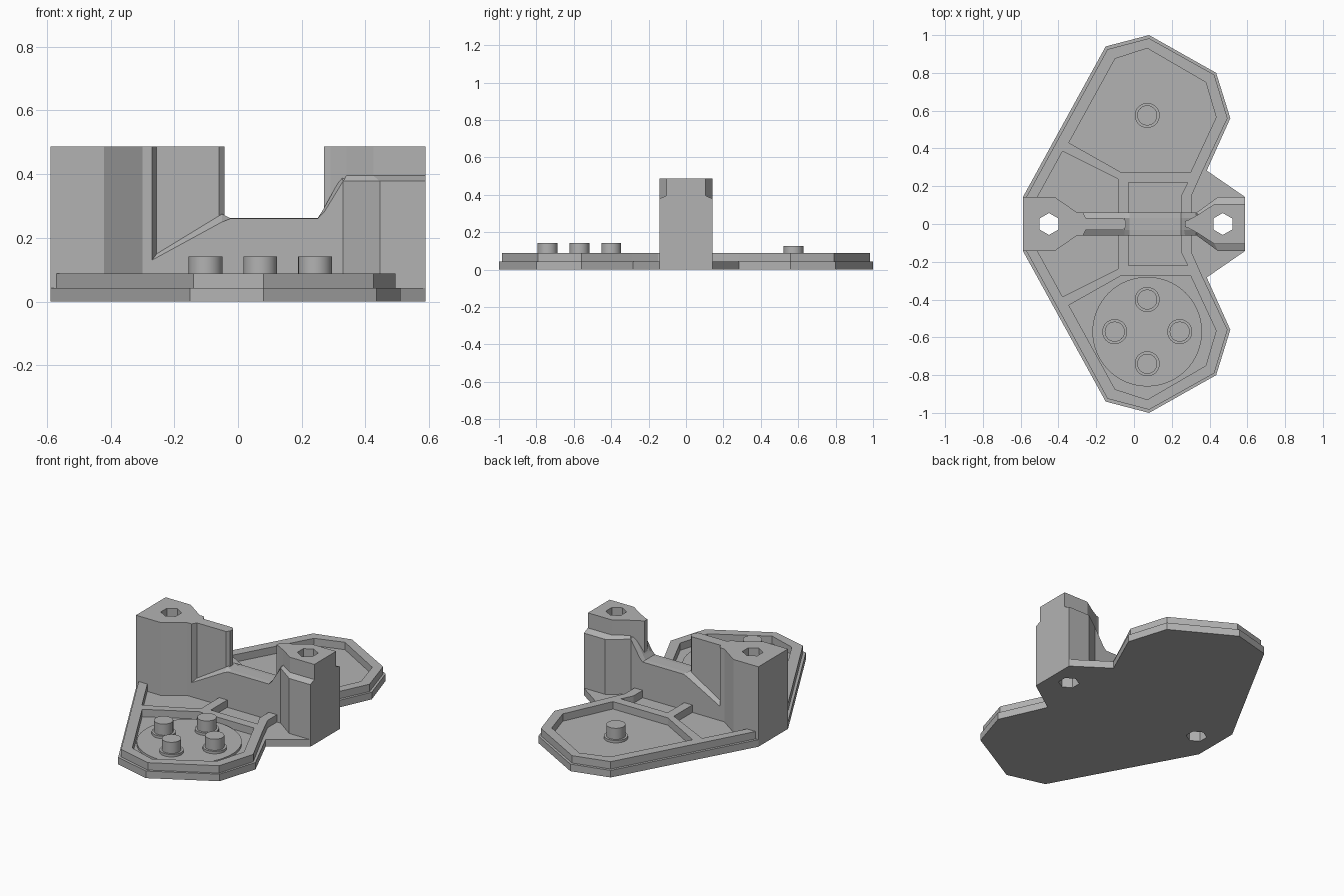
import bpy, bmesh
from math import sin, cos, pi

cube = bpy.data.objects.get("Cube")
if cube:
    bpy.data.objects.remove(cube)

grey = bpy.data.materials.new("plain grey")
grey.use_nodes = True
grey.diffuse_color = (0.45, 0.45, 0.45, 1)
grey.node_tree.nodes["Principled BSDF"].inputs["Base Color"].default_value = (0.45, 0.45, 0.45, 1)


def loft(name, sections):
    """Closed solid through rings of 3D points with equal counts."""
    bm = bmesh.new()
    rings = [[bm.verts.new(p) for p in s] for s in sections]
    n = len(rings[0])
    for a, b in zip(rings, rings[1:]):
        for i in range(n):
            j = (i + 1) % n
            bm.faces.new((a[i], a[j], b[j], b[i]))
    bm.faces.new(rings[0])
    bm.faces.new(rings[-1])
    bmesh.ops.recalc_face_normals(bm, faces=bm.faces)
    mesh = bpy.data.meshes.new(name)
    bm.to_mesh(mesh)
    bm.free()
    mesh.materials.append(grey)
    ob = bpy.data.objects.new(name, mesh)
    bpy.context.collection.objects.link(ob)
    return ob


def stack(name, *layers):
    """Loft of flat outlines, each given as (outline, height)."""
    return loft(name, [[(x, y, z) for x, y in pts] for pts, z in layers])


def prism(name, pts, z0, z1):
    return stack(name, (pts, z0), (pts, z1))


def sym(half):
    """Mirror a half outline (y > 0) across the x axis."""
    return half + [(x, -y) for x, y in reversed(half)]


def circle(cx, cy, r, n=40, start=0.0):
    return [(cx + r * cos(start + 2 * pi * i / n), cy + r * sin(start + 2 * pi * i / n)) for i in range(n)]


def cut(ob, cutters):
    for c in cutters:
        m = ob.modifiers.new("cut", "BOOLEAN")
        m.operation, m.solver, m.object = "DIFFERENCE", "EXACT", c
        c.hide_render = True
        c.hide_viewport = True
        c.display_type = "WIRE"


def smooth(ob):
    bpy.ops.object.select_all(action="DESELECT")
    ob.select_set(True)
    bpy.context.view_layer.objects.active = ob
    bpy.ops.object.shade_smooth_by_angle()


FLOOR, RIM, TOP = 0.043, 0.088, 0.487

# Base plate and raised rim
plate = prism("base_plate", sym([
    (-0.588, 0.143), (-0.15, 0.94), (0.08, 1.0), (0.435, 0.8),
    (0.51, 0.56), (0.385, 0.283), (0.588, 0.143)]), 0, FLOOR)
rim = prism("raised_rim", sym([
    (-0.57, 0.143), (-0.14, 0.925), (0.08, 0.983), (0.425, 0.79),
    (0.495, 0.56), (0.365, 0.285), (0.305, 0.15)]), FLOOR, RIM)

# Pockets through the rim
pocket = [(-0.345, 0.43), (-0.1, 0.875), (0.07, 0.93), (0.38, 0.75),
          (0.435, 0.565), (0.3, 0.275), (-0.07, 0.275)]
pockets = [prism("pocket_cutter", [(x, s * y) for x, y in pocket], 0.02, 0.2) for s in (1, -1)]
pockets.append(prism("middle_pocket_cutter", sym([(-0.03, 0.22), (0.285, 0.22), (0.25, 0.15)]), 0.02, 0.2))
pockets.append(prism("side_pocket_cutter", sym([(-0.51, 0.145), (-0.378, 0.385), (-0.085, 0.238)]), 0.02, 0.2))
cut(rim, pockets)

# Towers at either end
right_tower = prism("right_tower", sym([(-0.588, 0.143), (-0.42, 0.143), (-0.3, 0.06)]), FLOOR, TOP)
low = sym([(0.33, 0.06), (0.445, 0.143), (0.588, 0.143)])
ledge = sym([(0.34, 0.05), (0.425, 0.105), (0.588, 0.105)])
left_base = stack("left_tower_base", (low, FLOOR), (low, 0.378), (ledge, 0.395))
left_top = prism("left_tower_top", sym([
    (0.27, 0.015), (0.29, 0.022), (0.34, 0.05), (0.425, 0.105), (0.588, 0.105)]), 0.25, TOP)

# Centre wall with bevelled ledges
outer = [(-0.38, FLOOR), (-0.38, TOP), (-0.27, TOP), (-0.27, 0.13), (-0.05, 0.25),
         (-0.025, 0.26), (0.25, 0.26), (0.27, 0.28), (0.33, 0.378), (0.4, 0.378), (0.4, FLOOR)]
inner = [(-0.38, FLOOR), (-0.38, TOP), (-0.255, TOP), (-0.255, 0.15), (-0.05, 0.275),
         (-0.025, 0.262), (0.25, 0.262), (0.265, 0.285), (0.325, 0.393), (0.4, 0.393), (0.4, FLOOR)]
loft("centre_wall", [[(x, y, z) for x, z in prof] for prof, y in
                     ((outer, -0.06), (inner, -0.032), (inner, 0.032), (outer, 0.06))])
prism("thin_fin", sym([(-0.32, 0.032), (-0.06, 0.032), (-0.043, 0.015)]), 0.1, TOP)

# Hexagonal holes through the towers
holes = [prism("hex_hole_cutter", circle(x, 0, 0.058, 6, pi / 2), -0.1, 0.7) for x in (-0.45, 0.47)]
cut(plate, holes)
cut(right_tower, holes[:1])
cut(left_base, holes[1:])
cut(left_top, holes[1:])

# Round pad and pegs with collars
smooth(prism("round_pad", circle(0.07, -0.57, 0.29, 64), FLOOR, 0.058))
pegs = [(0.07, 0.575, FLOOR), (0.07, -0.4, 0.058), (0.07, -0.74, 0.058),
        (-0.102, -0.57, 0.058), (0.242, -0.57, 0.058)]
for x, y, z in pegs:
    wide, thin = circle(x, y, 0.066), circle(x, y, 0.053)
    smooth(stack("peg", (wide, z), (wide, z + 0.015), (thin, z + 0.015), (thin, z + 0.083)))
